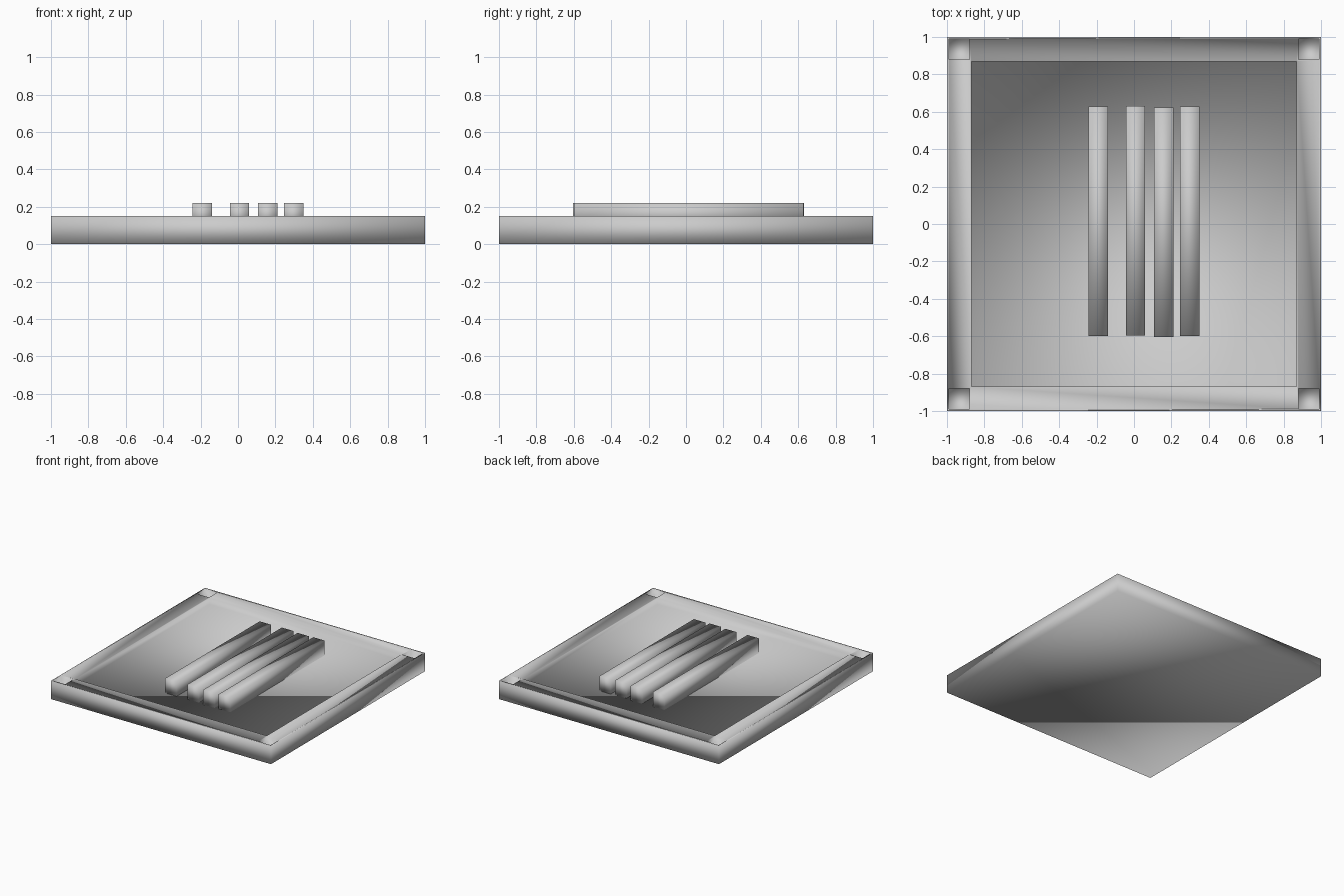
import bpy

if "Cube" in bpy.data.objects:
    bpy.data.objects.remove(bpy.data.objects["Cube"])


def box(name, x0, x1, y0, y1, z0, z1):
    """Smooth-shaded box from its extents."""
    bpy.ops.mesh.primitive_cube_add(size=1, location=((x0 + x1) / 2, (y0 + y1) / 2, (z0 + z1) / 2))
    ob = bpy.context.object
    ob.name = name
    ob.scale = (x1 - x0, y1 - y0, z1 - z0)
    bpy.ops.object.transform_apply(location=False, rotation=False, scale=True)
    bpy.ops.object.shade_smooth()
    return ob


def cut(target, cutter):
    """Subtract a hidden cutter from the target."""
    mod = target.modifiers.new(cutter.name, 'BOOLEAN')
    mod.operation = 'DIFFERENCE'
    mod.solver = 'EXACT'
    mod.object = cutter
    cutter.hide_render = True
    cutter.hide_set(True)


FLOOR = 0.10

# square tray with a shallow recess
tray = box("tray", -1, 1, -1, 1, 0, 0.15)
cut(tray, box("recess_cutter", -0.87, 0.87, -0.87, 0.87, FLOOR, 0.3))

# small square socket in each corner of the rim
for sx in (-1, 1):
    for sy in (-1, 1):
        cx, cy, h = sx * 0.934, sy * 0.934, 0.055
        cut(tray, box("corner_socket_cutter", cx - h, cx + h, cy - h, cy + h, FLOOR, 0.3))

# four loose sticks lying side by side on the tray floor
for x, y0, y1 in ((-0.19, -0.60, 0.627), (0.008, -0.595, 0.632),
                  (0.158, -0.605, 0.622), (0.297, -0.60, 0.627)):
    box("stick", x - 0.052, x + 0.052, y0, y1, FLOOR, 0.22)
